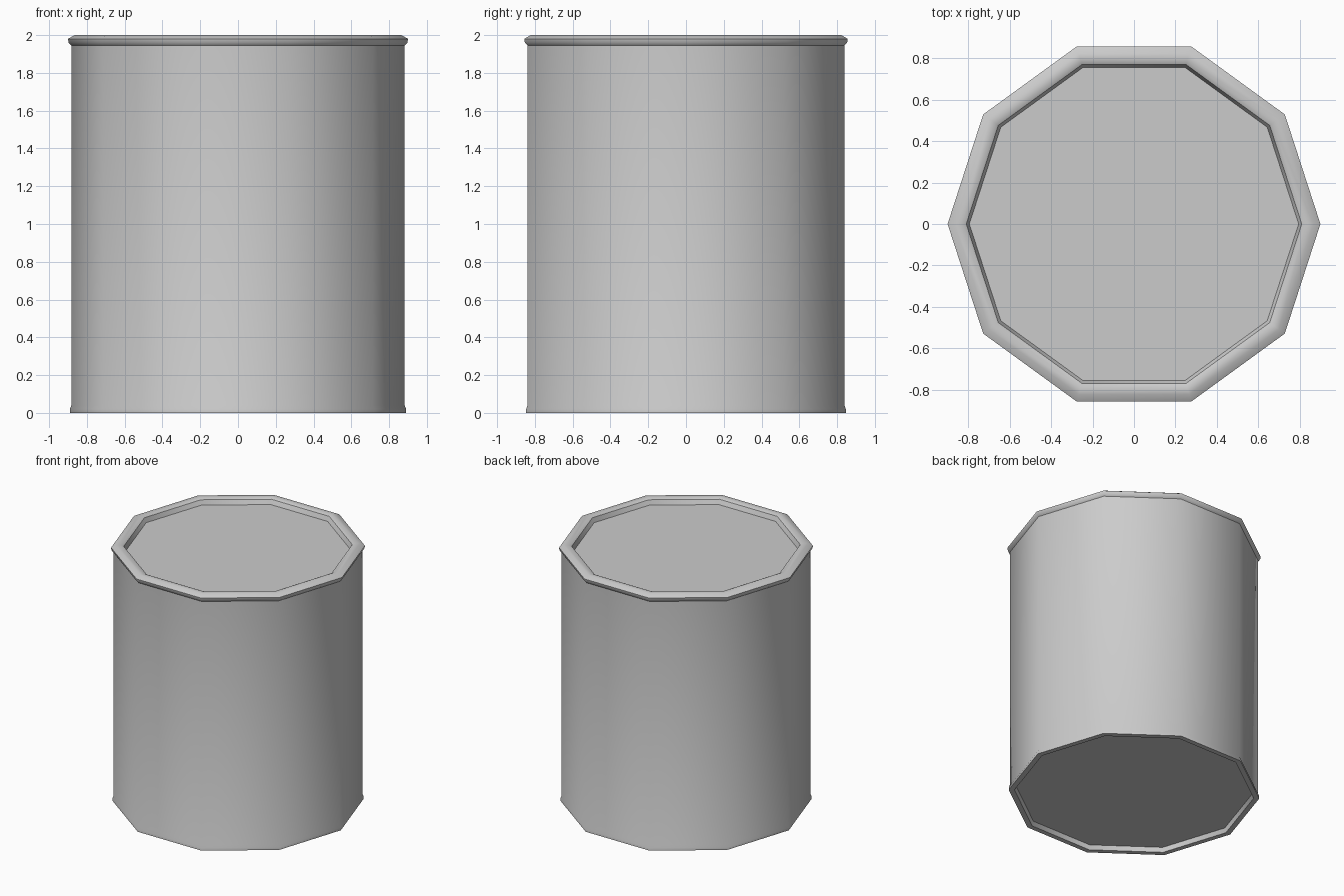
import bpy, bmesh, math

if "Cube" in bpy.data.objects:
    bpy.data.objects.remove(bpy.data.objects["Cube"])

SIDES = 10


def lathe(name, profile, cap=0):
    """Revolve (radius, z) points in ten sides; cap = +1/-1 closes the last ring."""
    bm = bmesh.new()
    rings = []
    for r, z in profile:
        rings.append([bm.verts.new((r * math.cos(math.tau * i / SIDES),
                                    r * math.sin(math.tau * i / SIDES), z))
                      for i in range(SIDES)])
    for a, b in zip(rings, rings[1:]):
        for i in range(SIDES):
            j = (i + 1) % SIDES
            bm.faces.new((a[i], a[j], b[j], b[i]))
    if cap:
        bm.faces.new(rings[-1] if cap > 0 else rings[-1][::-1])
    me = bpy.data.meshes.new(name)
    bm.to_mesh(me)
    bm.free()
    ob = bpy.data.objects.new(name, me)
    bpy.context.collection.objects.link(ob)
    bpy.ops.object.select_all(action='DESELECT')
    ob.select_set(True)
    bpy.context.view_layer.objects.active = ob
    bpy.ops.object.shade_smooth_by_angle(angle=math.radians(40))
    return ob


# Side wall with a slightly flared foot
lathe("can_wall", [(0.89, 0), (0.89, 0.02), (0.882, 0.04), (0.882, 1.945)])

# Rolled top rim and recessed lid
lathe("top_rim", [(0.882, 1.945), (0.897, 1.96), (0.90, 1.98), (0.865, 2.0),
                  (0.83, 2.0), (0.81, 1.99), (0.795, 1.955)])
lathe("lid", [(0.795, 1.955)], cap=1)

# Bottom lip and recessed base (profile runs inwards, then up)
base = lathe("base", [(0.84, 0.035), (0.85, 0), (0.89, 0)])
lathe("base_panel", [(0.84, 0.035)], cap=-1)
